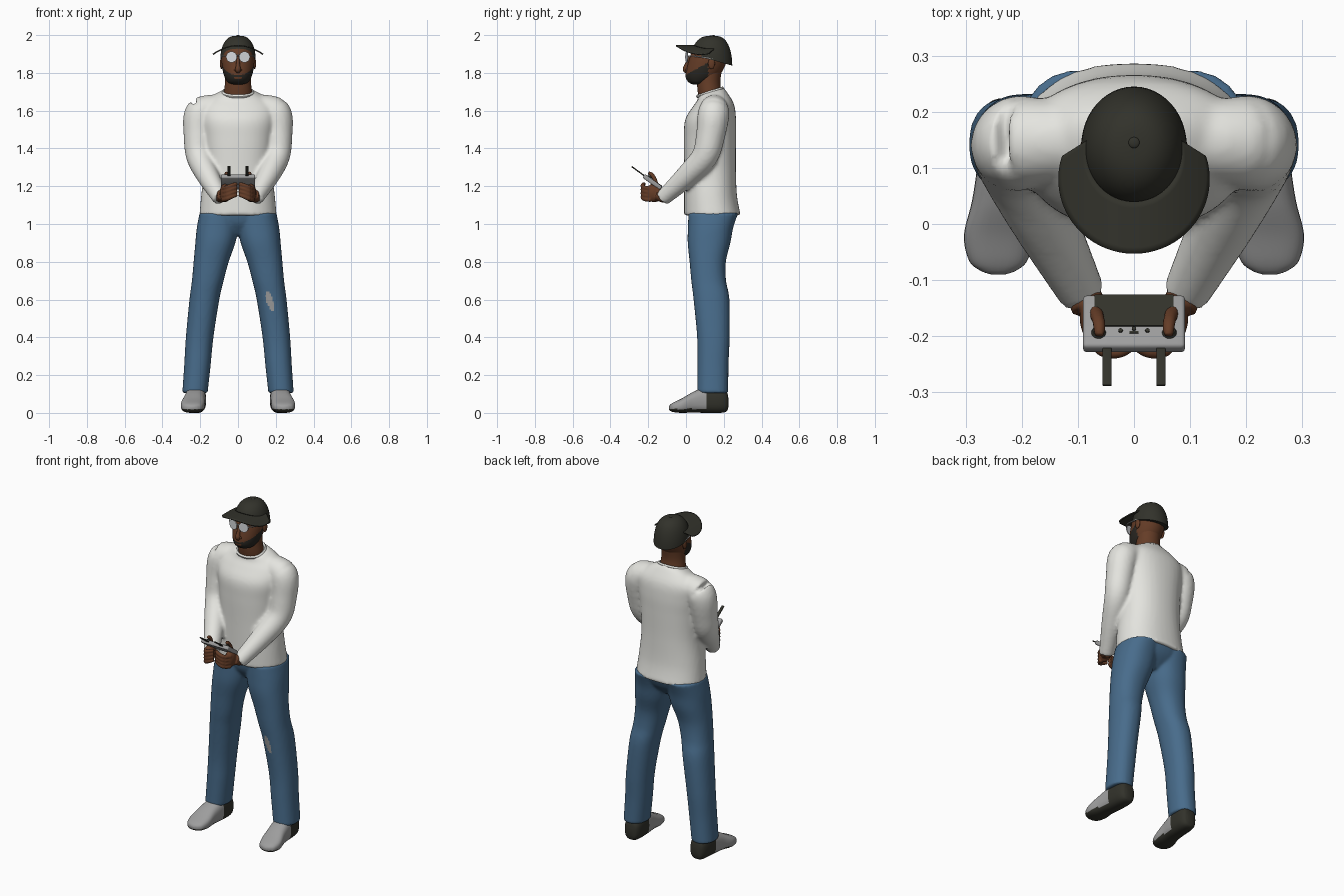
import bpy, bmesh, math
from mathutils import Vector, Matrix

if "Cube" in bpy.data.objects:
    bpy.data.objects.remove(bpy.data.objects["Cube"])


def material(name, *rgb):
    m = bpy.data.materials.new(name)
    m.use_nodes = True
    m.diffuse_color = (*rgb, 1)
    m.node_tree.nodes["Principled BSDF"].inputs["Base Color"].default_value = (*rgb, 1)
    return m


WHITE = material("shirt white", .78, .78, .74)
DENIM = material("denim blue", .065, .15, .26)
SKIN = material("skin brown", .13, .046, .02)
DARK = material("dark olive", .032, .032, .024)
GREY = material("mid grey", .34, .34, .34)
LENS = material("lens pale grey", .68, .7, .72)
BEARD = material("beard black", .022, .02, .016)


def finish(name, bm, *mats, angle=50):
    bmesh.ops.recalc_face_normals(bm, faces=bm.faces)
    me = bpy.data.meshes.new(name)
    bm.to_mesh(me)
    bm.free()
    ob = bpy.data.objects.new(name, me)
    bpy.context.collection.objects.link(ob)
    for m in mats:
        me.materials.append(m)
    select([ob])
    bpy.ops.object.shade_smooth_by_angle(angle=math.radians(angle))
    return ob


def select(obs):
    bpy.ops.object.select_all(action='DESELECT')
    for o in obs:
        o.select_set(True)
    bpy.context.view_layer.objects.active = obs[0]


def spline(keys, n=6):
    """Smooth interpolation through tuples of equal length."""
    out = []
    for i in range(len(keys) - 1):
        a, b, c, d = (keys[max(i - 1, 0)], keys[i], keys[i + 1], keys[min(i + 2, len(keys) - 1)])
        for k in range(n):
            t = k / n
            out.append(tuple(q + .5 * t * (r - p + t * (2 * p - 5 * q + 4 * r - s + t * (3 * (q - r) + s - p)))
                             for p, q, r, s in zip(a, b, c, d)))
    return out + [keys[-1]]


def loft(name, rows, *mats, closed=True):
    bm = bmesh.new()
    vs = [[bm.verts.new(p) for p in row] for row in rows]
    n = len(rows[0])
    for a, b in zip(vs, vs[1:]):
        for i in range(n if closed else n - 1):
            j = (i + 1) % n
            bm.faces.new((a[i], a[j], b[j], b[i]))
    if closed:
        bm.faces.new(vs[0])
        bm.faces.new(vs[-1])
    return finish(name, bm, *mats)


def ring(cx, cy, z, rx, ry, tilt=0, n=40, p=.9):
    """Horizontal, slightly squared ellipse, tilted along y."""
    pts = []
    for i in range(n):
        c, s = math.cos(math.tau * i / n), math.sin(math.tau * i / n)
        x, y = (math.copysign(abs(v) ** p, v) for v in (c, s))
        pts.append((cx + rx * x, cy + ry * y, z + tilt * ry * y))
    return pts


def tube(name, keys, mat, n=16):
    """Round tube through (x, y, z, radius) keys."""
    path = spline(keys)
    rows = []
    for i, k in enumerate(path):
        t = Vector(path[min(i + 1, len(path) - 1)][:3]) - Vector(path[max(i - 1, 0)][:3])
        u = t.cross(Vector((0, .6, .8)) if abs(t.normalized().x) > .7 else Vector((1, 0, 0))).normalized()
        v = t.cross(u).normalized()
        rows.append([Vector(k[:3]) + k[3] * (u * math.cos(a) + v * math.sin(a))
                     for a in (math.tau * j / n for j in range(n))])
    return loft(name, rows, mat)


def ball(name, pos, size, mat):
    bm = bmesh.new()
    bmesh.ops.create_uvsphere(bm, u_segments=20, v_segments=12, radius=1,
                              matrix=Matrix.Translation(pos) @ Matrix.Diagonal((*size, 1)))
    return finish(name, bm, mat)


def box(name, frame, pos, size, mat, bevel=0):
    bm = bmesh.new()
    bmesh.ops.create_cube(bm, size=1, matrix=Matrix.Diagonal((*size, 1)))
    if bevel:
        bmesh.ops.bevel(bm, geom=bm.edges[:], offset=bevel, segments=3, affect='EDGES', profile=.5)
    bm.transform(frame @ Matrix.Translation(pos))
    return finish(name, bm, mat, angle=35)


def disc(name, frame, pos, r, depth, mat, r2=None):
    bm = bmesh.new()
    bmesh.ops.create_cone(bm, cap_ends=True, segments=20, radius1=r, radius2=r2 or r, depth=depth,
                          matrix=frame @ Matrix.Translation(pos))
    return finish(name, bm, mat, angle=35)


def blend(name, parts, voxel):
    """Fuse parts into one soft skin."""
    select(parts)
    if len(parts) > 1:
        bpy.ops.object.join()
    ob = bpy.context.object
    ob.name = name
    rm = ob.modifiers.new("fuse", 'REMESH')
    rm.mode, rm.voxel_size, rm.use_smooth_shade = 'VOXEL', voxel, True
    sm = ob.modifiers.new("soften", 'SMOOTH')
    sm.factor, sm.iterations = .5, 5
    for m in (rm.name, sm.name):
        bpy.ops.object.modifier_apply(modifier=m)
    return ob


def side(s, keys):
    return [(s * k[0], *k[1:]) for k in keys]


def paint(ob, rule):
    for f in ob.data.polygons:
        f.material_index = rule(f.center, f.normal)


# Shirt: torso and sleeves
torso = [(0, .14, 1.045, .205, .15, 0), (0, .13, 1.15, .195, .14, 0), (0, .127, 1.3, .18, .137, 0),
         (0, .127, 1.45, .187, .138, 0), (0, .13, 1.55, .2, .135, 0), (0, .145, 1.625, .195, .11, .05),
         (0, .142, 1.675, .14, .08, .2), (0, .13, 1.7, .088, .07, .3)]
sleeve = [(.1, .15, 1.615, .07), (.165, .148, 1.605, .077), (.203, .145, 1.575, .084), (.211, .13, 1.47, .077),
          (.205, .1, 1.36, .07), (.162, .01, 1.26, .06), (.092, -.125, 1.135, .042)]
shirt = blend("shirt", [loft("torso", [ring(*k) for k in spline(torso)], WHITE)]
              + [tube("sleeve", side(s, sleeve), WHITE, 24) for s in (1, -1)], .01)
collar = [[(x * (.079 + .007 * math.cos(a)) / .079, .127 + (y - .127) * (1 + .09 * math.cos(a)),
            z + .009 * math.sin(a)) for x, y, z in ring(0, .127, 1.697, .079, .067, .32)]
          for a in (math.tau * i / 8 for i in range(9))]
loft("shirt_collar", collar, WHITE)

# Trousers with a worn knee on the left leg
leg = [(.1, .145, 1.06, .103, .132), (.108, .13, .98, .11, .12), (.12, .122, .9, .106, .113),
       (.142, .115, .8, .093, .096), (.16, .12, .7, .084, .092), (.178, .135, .6, .079, .095),
       (.203, .145, .4, .073, .086), (.215, .143, .25, .07, .082), (.228, .142, .105, .067, .082)]
pelvis = [(0, .145, 1.06, .2, .132), (0, .138, 1.0, .16, .11), (0, .13, .94, .05, .06)]
trousers = blend("trousers", [loft("leg", [ring(*k) for k in spline(side(s, leg))], DENIM) for s in (1, -1)]
                 + [loft("pelvis", [ring(*k) for k in spline(pelvis)], DENIM)], .0085)
trousers.data.materials.append(GREY)
paint(trousers, lambda c, n: int(n.y < -.1 and ((c.x - .17 + .25 * (c.z - .59)) / .018) ** 2
                                 + ((c.z - .59) / .052) ** 2 < 1))

# Shoes: (y, centre x, half width, top, bottom)
shoe = [(.224, .22, .02, .08, .03), (.214, .22, .04, .115, .008), (.18, .221, .052, .135, 0),
        (.1, .225, .055, .135, 0), (.04, .232, .057, .112, .002), (-.02, .24, .063, .078, 0),
        (-.065, .242, .052, .056, .004), (-.083, .242, .032, .044, .01), (-.09, .242, .012, .034, .018)]
for s, label in ((1, "left"), (-1, "right")):
    rows = [[(s * (cx + w * x), y, (t + b) / 2 + (t - b) / 2 * z) for x, z, _ in ring(0, 0, 0, 1, 1, n=28, p=.75)]
            for y, cx, w, t, b in spline(shoe, 8)]
    ob = loft(label + "_shoe", rows, GREY, DARK)
    paint(ob, lambda c, n: int(c.y > .105 or c.z < .02 or n.z < -.5))

# Head, beard, neck, ears and nose
head = [(0, .065, 1.738, .02, .025), (0, .067, 1.748, .05, .05), (0, .08, 1.77, .067, .08),
        (0, .093, 1.8, .078, .094), (0, .108, 1.84, .085, .1), (0, .12, 1.88, .087, .1),
        (0, .13, 1.93, .08, .092), (0, .13, 1.965, .05, .06)]
face = loft("head", [ring(*k, n=64, p=1) for k in spline(head, 9)], SKIN, BEARD)


def is_beard(c, n):
    lips = abs(c.x) < .022 and 1.768 < c.z < 1.779 and c.y < .05
    return int(c.z < 1.79 + .55 * max(c.y, 0) and c.y < .118 and not lips)


paint(face, is_beard)
loft("neck", [ring(*k, p=1) for k in spline([(0, .14, 1.63, .08, .065), (0, .125, 1.7, .074, .063),
                                             (0, .12, 1.76, .068, .062), (0, .125, 1.84, .068, .07)])], SKIN)
tube("nose", [(0, .02, 1.885, .008), (0, .004, 1.845, .01), (0, -.002, 1.818, .015), (0, .01, 1.805, .01)], SKIN)
for s, label in ((1, "left"), (-1, "right")):
    ball(label + "_ear", (s * .087, .135, 1.85), (.009, .018, .03), SKIN)
    ball(label + "_nostril", (s * .012, .006, 1.815), (.009, .01, .008), SKIN)

# Cap: crown, button and curved brim
crown = []
for i in range(15):
    a = math.pi / 2 * i / 14.2
    r = math.cos(a) ** .7
    row = []
    for x, y, _ in ring(0, 0, 0, .094 * r, .106 * r, n=48, p=1):
        base = 1.868 - .28 * y
        row.append((x, .139 + y, base + (1.997 - base) * math.sin(a)))
    crown.append(row)
loft("cap_crown", crown, DARK)
ball("cap_button", (0, .145, 1.996), (.01, .01, .004), DARK)
brim_rows = []
for i in range(9):
    t = i / 8
    row = []
    for j in range(41):
        a = math.pi * (-.1 + 1.2 * j / 40)
        x = (.085 + .05 * t) * math.cos(a)
        y = .125 - .045 * t - (.085 + .048 * t) * math.sin(a)
        row.append((x, y, 1.948 - 2.6 * x * x))
    brim_rows.append(row)
brim = loft("cap_brim", brim_rows, DARK, closed=False)
brim.modifiers.new("thickness", 'SOLIDIFY').thickness = .007

# Glasses
upright = Matrix.Rotation(math.pi / 2, 4, 'X')
for s, label in ((1, "left"), (-1, "right")):
    spot = Matrix.Translation((s * .034, .004, 1.884)) @ Matrix.Rotation(s * .2, 4, 'Z') @ upright
    disc(label + "_lens", spot, (0, 0, 0), .029, .005, LENS)
    tube(label + "_temple", side(s, [(.06, .008, 1.89, .003), (.086, .05, 1.888, .003), (.091, .14, 1.875, .003)]),
         LENS, 8)
tube("glasses_bridge", [(-.012, .002, 1.892, .003), (0, -.001, 1.895, .003), (.012, .002, 1.892, .003)], LENS, 8)

# Hands gripping the controller
for s, label in ((1, "left"), (-1, "right")):
    parts = [ball("palm", (s * .068, -.168, 1.165), (.029, .045, .05), SKIN),
             tube("wrist", side(s, [(.095, -.11, 1.14, .03), (.08, -.15, 1.155, .032)]), SKIN),
             tube("thumb", side(s, [(.072, -.15, 1.18, .014), (.065, -.166, 1.235, .012),
                                    (.062, -.182, 1.262, .011), (.062, -.2, 1.27, .009)]), SKIN)]
    for i in range(4):
        z = 1.128 + .02 * i
        parts.append(tube("finger", side(s, [(.082, -.185, z, .012), (.06, -.222, z + .005, .012),
                                             (.03, -.229, z + .018, .011), (.006, -.22, z + .026, .009)]), SKIN))
    blend(label + "_hand", parts, .004)

# Controller
pad = Matrix.Translation((0, -.178, 1.222)) @ Matrix.Rotation(math.radians(-36), 4, 'X')
box("controller_body", pad, (0, 0, 0), (.182, .114, .024), GREY, .007)
box("controller_screen", pad, (0, .02, .0125), (.14, .068, .003), DARK)
box("controller_slot", pad, (0, -.028, .0125), (.016, .004, .003), DARK)
for x, y in ((0, -.02), (.024, -.024), (-.024, -.024)):
    disc("controller_button", pad, (x, y, .0125), .004, .004, DARK)
for s, label in ((1, "left"), (-1, "right")):
    disc(label + "_stick_base", pad, (s * .063, -.028, .014), .014, .008, DARK, .01)
    disc(label + "_stick", pad, (s * .063, -.028, .024), .005, .018, DARK)
    box(label + "_antenna", pad, (s * .048, -.095, .002), (.016, .084, .007), DARK, .002)
